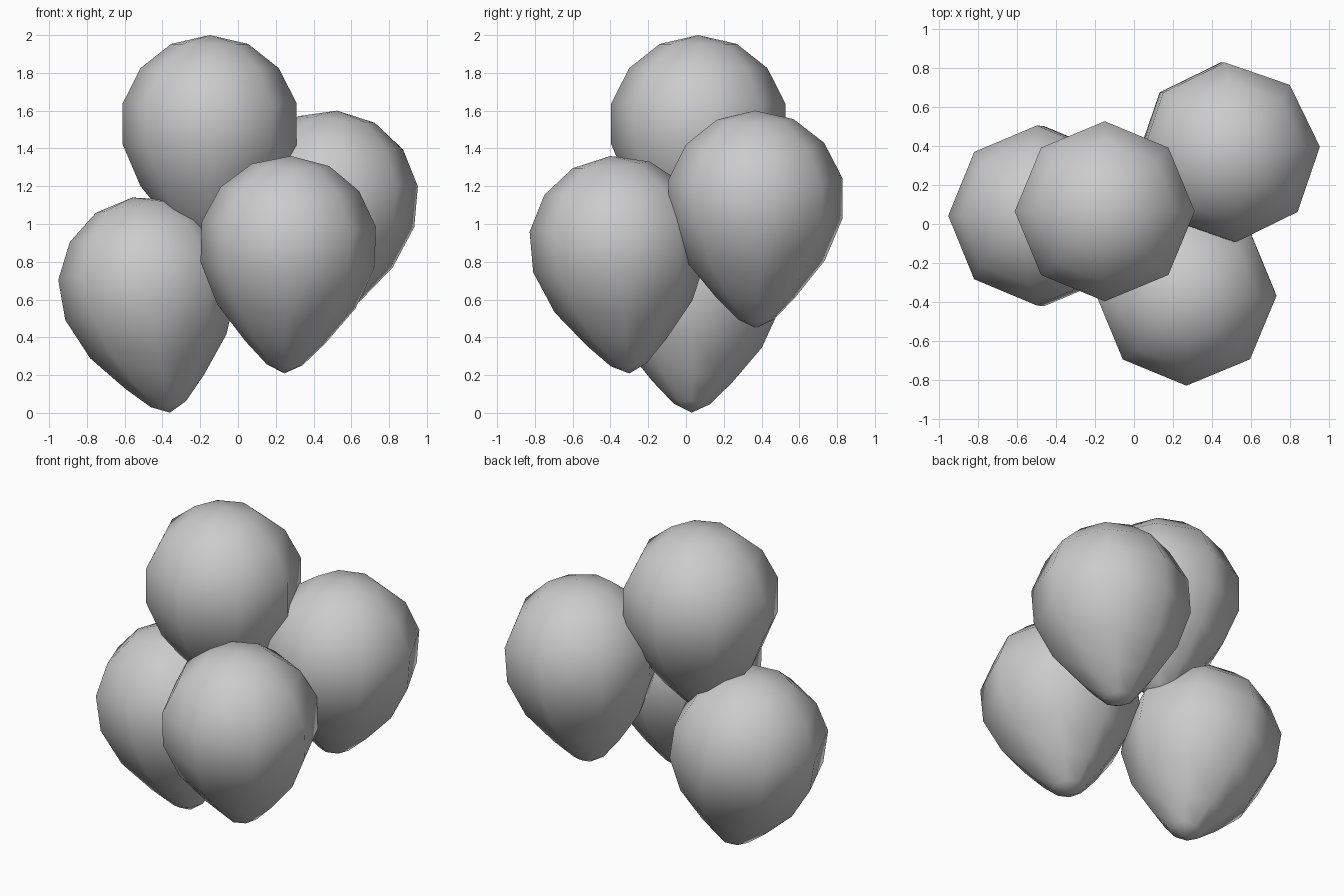
import bpy, bmesh, math
from mathutils import Vector, Matrix

if "Cube" in bpy.data.objects:
    bpy.data.objects.remove(bpy.data.objects["Cube"])

SIDES = 8
# (distance below crown, radius) of each ring of a balloon
RINGS = [(0.047, 0.204), (0.175, 0.366), (0.362, 0.461), (0.578, 0.461),
         (0.80, 0.366), (0.99, 0.212), (1.11, 0.095)]
LENGTH = 1.156


def balloon(name, crown, tip, spin=0.0):
    """Teardrop balloon whose axis runs from crown to tip."""
    bm = bmesh.new()
    rings = []
    for d, r in RINGS:
        rings.append([bm.verts.new((r * math.cos(2 * math.pi * i / SIDES),
                                    r * math.sin(2 * math.pi * i / SIDES), -d))
                      for i in range(SIDES)])
    top = bm.verts.new((0, 0, 0))
    bottom = bm.verts.new((0, 0, -LENGTH))
    for i in range(SIDES):
        j = (i + 1) % SIDES
        bm.faces.new((top, rings[0][i], rings[0][j]))
        bm.faces.new((bottom, rings[-1][j], rings[-1][i]))
        for a, b in zip(rings, rings[1:]):
            bm.faces.new((a[i], b[i], b[j], a[j]))
    bmesh.ops.recalc_face_normals(bm, faces=bm.faces)
    for f in bm.faces:
        f.smooth = True
    mesh = bpy.data.meshes.new(name)
    bm.to_mesh(mesh)
    bm.free()
    obj = bpy.data.objects.new(name, mesh)
    bpy.context.collection.objects.link(obj)
    # Lean the upright teardrop along its axis
    axis = (Vector(crown) - Vector(tip)).normalized()
    lean = Vector((0, 0, 1)).rotation_difference(axis).to_matrix().to_4x4()
    obj.matrix_world = (Matrix.Translation(crown) @ lean
                        @ Matrix.Rotation(math.radians(spin), 4, 'Z'))
    return obj


# Bunch of four balloons
balloon("top_balloon", (-0.15, 0.065, 2.0), (-0.15, 0.065, 0.844))
balloon("left_balloon", (-0.56, 0.05, 1.14), (-0.36, 0.03, 0.0))
balloon("front_balloon", (0.28, -0.40, 1.36), (0.245, -0.30, 0.21))
balloon("right_balloon", (0.525, 0.365, 1.60), (0.425, 0.372, 0.447), spin=3.5)
